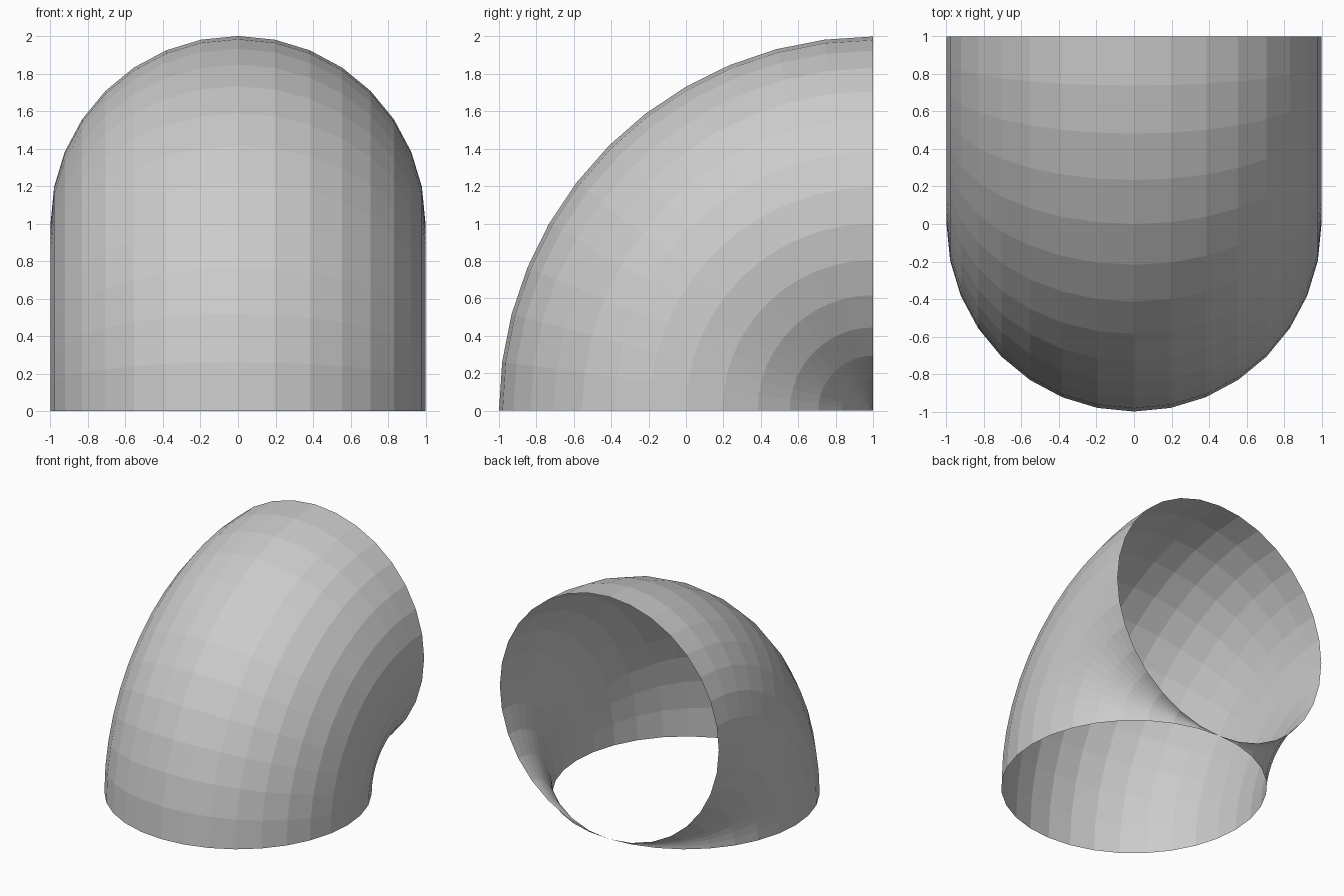
import bpy, bmesh
from math import pi, sin, cos
from mathutils import Vector

if "Cube" in bpy.data.objects:
    bpy.data.objects.remove(bpy.data.objects["Cube"])

SIDES, STEPS = 32, 12

# Open pipe elbow: a circle swept a quarter turn about its own rear tangent
bm = bmesh.new()
ring = [bm.verts.new((sin(2 * pi * i / SIDES), cos(2 * pi * i / SIDES), 0))
        for i in range(SIDES)]
edges = [bm.edges.new((ring[i], ring[(i + 1) % SIDES])) for i in range(SIDES)]
bmesh.ops.spin(bm, geom=ring + edges, cent=(0, 1, 0), axis=(1, 0, 0),
               angle=-pi / 2, steps=STEPS, use_duplicate=False)

# Weld the pinch point on the inside of the bend
bmesh.ops.remove_doubles(bm, verts=bm.verts, dist=1e-4)
bmesh.ops.recalc_face_normals(bm, faces=bm.faces)

# Point the faces outward
outer = max(bm.faces, key=lambda f: f.calc_center_median().z)
if outer.normal.dot(Vector((0, 0, 1))) < 0:
    bmesh.ops.reverse_faces(bm, faces=bm.faces)

mesh = bpy.data.meshes.new("pipe_elbow")
bm.to_mesh(mesh)
bm.free()
elbow = bpy.data.objects.new("pipe_elbow", mesh)
bpy.context.collection.objects.link(elbow)
